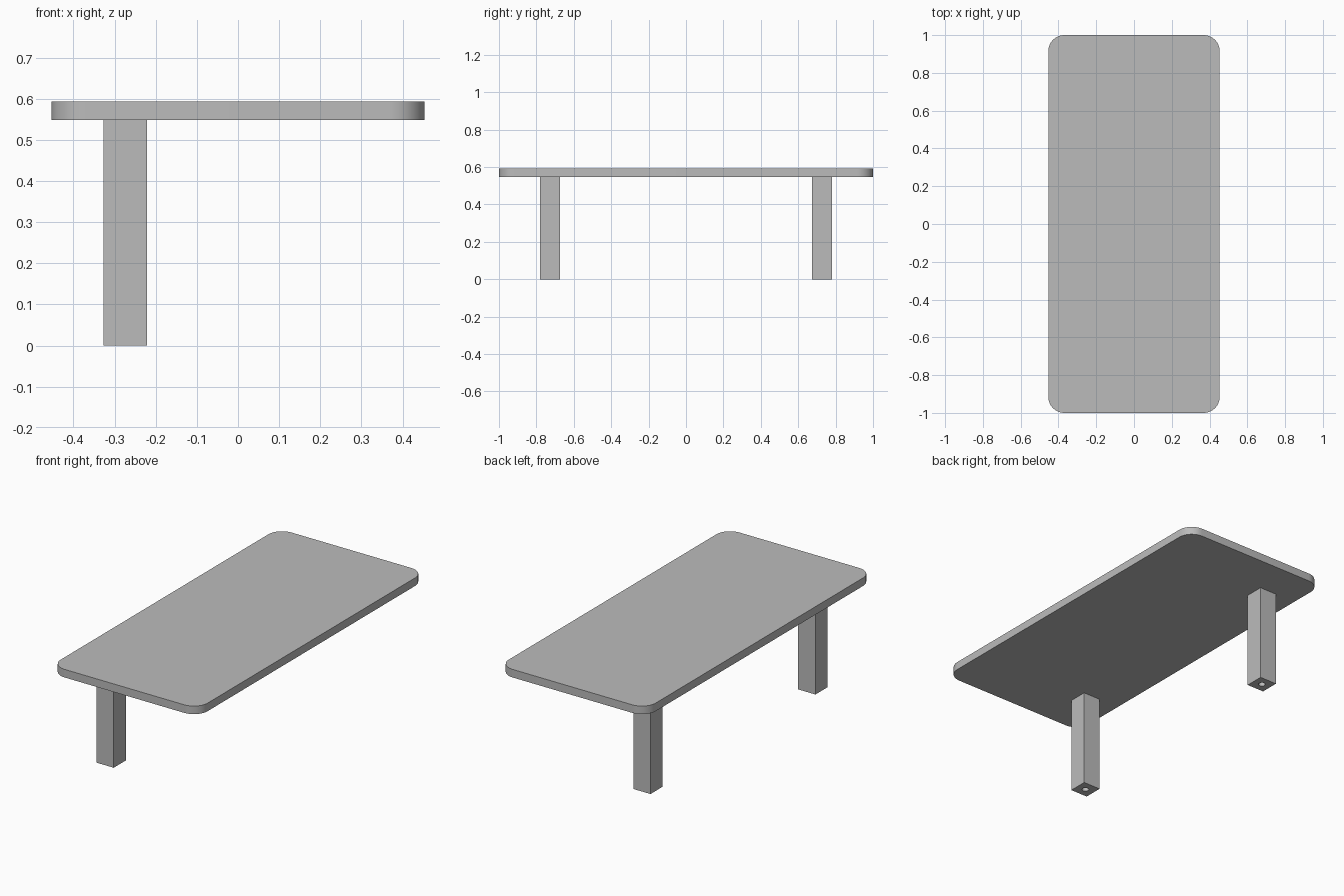
import bpy
import bmesh
from math import radians

if "Cube" in bpy.data.objects:
    bpy.data.objects.remove(bpy.data.objects["Cube"], do_unlink=True)

WIDTH, LENGTH, HEIGHT = 0.907, 2.0, 0.593
LEG_TOP, LEG_SIDE = 0.548, 0.106
LEG_X, LEG_Y = -0.274, 0.727
CORNER, HOLE_RADIUS, HOLE_DEPTH = 0.085, 0.018, 0.2

grey = bpy.data.materials.new("plain grey")
grey.use_nodes = True
colour = (0.5, 0.5, 0.5, 1)
grey.diffuse_color = colour
grey.node_tree.nodes["Principled BSDF"].inputs["Base Color"].default_value = colour


def make_object(name, bm):
    mesh = bpy.data.meshes.new(name)
    bm.to_mesh(mesh)
    bm.free()
    mesh.materials.append(grey)
    obj = bpy.data.objects.new(name, mesh)
    bpy.context.collection.objects.link(obj)
    return obj


def box(size, centre):
    bm = bmesh.new()
    bmesh.ops.create_cube(bm, size=1)
    bmesh.ops.scale(bm, vec=size, verts=bm.verts)
    bmesh.ops.translate(bm, vec=centre, verts=bm.verts)
    return bm


def activate(obj):
    bpy.ops.object.select_all(action="DESELECT")
    obj.select_set(True)
    bpy.context.view_layer.objects.active = obj


# Table top: slab with rounded vertical corners
bm = box((WIDTH, LENGTH, HEIGHT - LEG_TOP), (0, 0, (HEIGHT + LEG_TOP) / 2))
uprights = [e for e in bm.edges
            if abs(e.verts[0].co.z - e.verts[1].co.z) > 0.01]
bmesh.ops.bevel(bm, geom=uprights, offset=CORNER, segments=12,
                profile=0.5, affect="EDGES")
top = make_object("table_top", bm)
activate(top)
bpy.ops.object.shade_smooth_by_angle(angle=radians(30))


# Square legs, each with a round socket drilled up from the foot
def make_leg(name, y):
    leg = make_object(name, box((LEG_SIDE, LEG_SIDE, LEG_TOP),
                                (LEG_X, y, LEG_TOP / 2)))
    bm = bmesh.new()
    bmesh.ops.create_cone(bm, cap_ends=True, segments=32, radius1=HOLE_RADIUS,
                          radius2=HOLE_RADIUS, depth=HOLE_DEPTH * 2)
    bmesh.ops.translate(bm, vec=(LEG_X, y, 0), verts=bm.verts)
    cutter = make_object("socket_cutter", bm)
    cutter.hide_render = True
    cut = leg.modifiers.new("socket", "BOOLEAN")
    cut.operation = "DIFFERENCE"
    cut.solver = "EXACT"
    cut.object = cutter
    activate(leg)
    bpy.ops.object.modifier_apply(modifier=cut.name)
    bpy.data.objects.remove(cutter, do_unlink=True)
    bpy.ops.object.shade_smooth_by_angle(angle=radians(30))


for name, side in (("front_leg", -1), ("back_leg", 1)):
    make_leg(name, side * LEG_Y)
